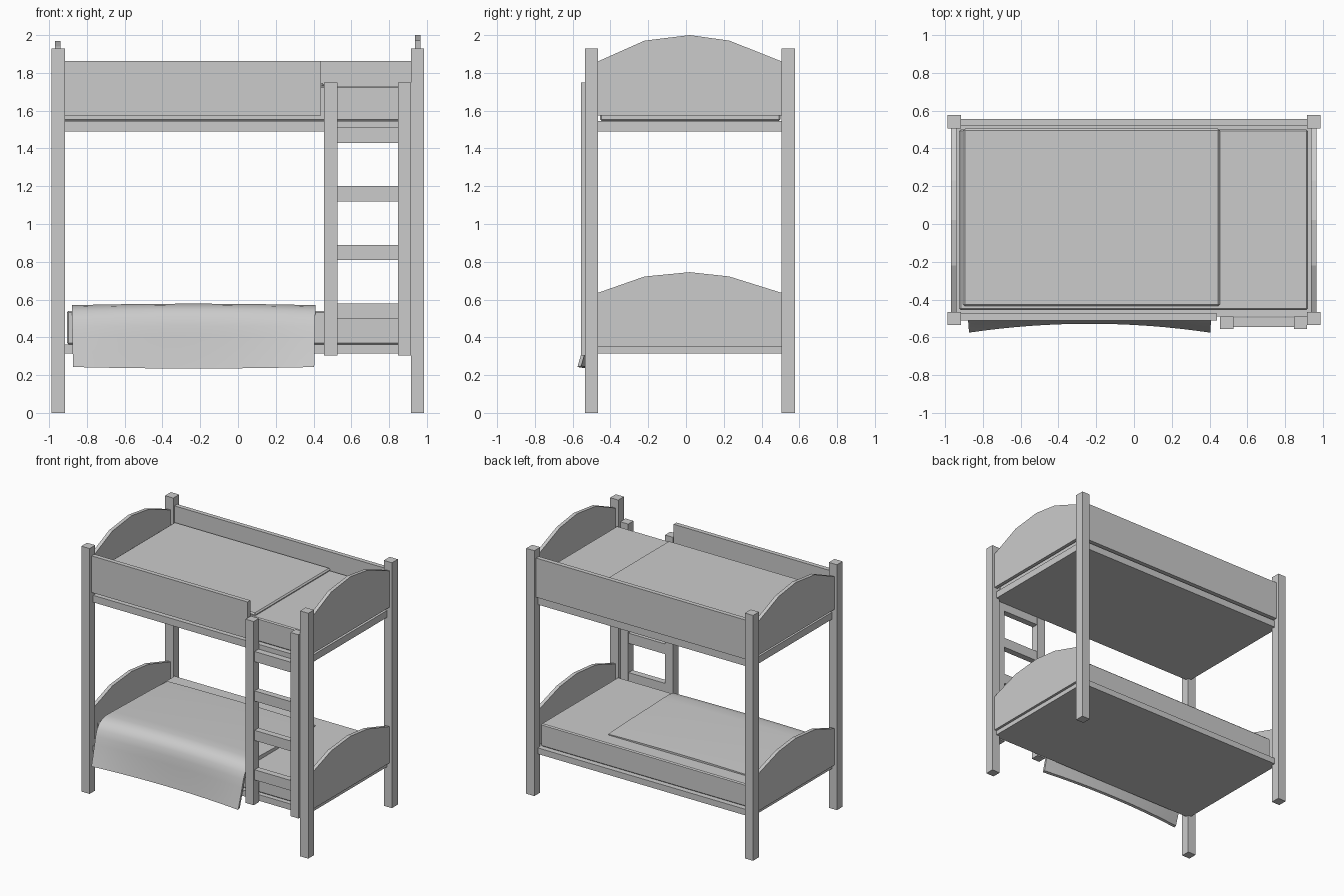
import bpy, bmesh
from math import exp

if "Cube" in bpy.data.objects:
    bpy.data.objects.remove(bpy.data.objects["Cube"])


def mesh_object(name, verts, faces):
    mesh = bpy.data.meshes.new(name)
    mesh.from_pydata(verts, [], faces)
    bm = bmesh.new()
    bm.from_mesh(mesh)
    bmesh.ops.recalc_face_normals(bm, faces=bm.faces)
    bm.to_mesh(mesh)
    bm.free()
    obj = bpy.data.objects.new(name, mesh)
    bpy.context.collection.objects.link(obj)
    return obj


def box(name, x0, x1, y0, y1, z0, z1, bevel=0):
    verts = [(x, y, z) for x in (x0, x1) for y in (y0, y1) for z in (z0, z1)]
    faces = [(0, 1, 3, 2), (4, 6, 7, 5), (0, 4, 5, 1), (2, 3, 7, 6), (0, 2, 6, 4), (1, 5, 7, 3)]
    obj = mesh_object(name, verts, faces)
    if bevel:
        mod = obj.modifiers.new("edge", 'BEVEL')
        mod.width = bevel
        mod.segments = 1
    return obj


def arched_board(name, x0, x1, z_bottom, z_side, rise):
    # Board with a faceted arched top, extruded along x
    y0, y1 = -0.468, 0.508
    prof = [(y0, z_bottom), (y1, z_bottom), (y1, z_side), (0.23, z_side + 0.79 * rise),
            (0.02, z_side + rise), (-0.22, z_side + 0.79 * rise), (y0, z_side)]
    n = len(prof)
    verts = [(x, y, z) for x in (x0, x1) for y, z in prof]
    faces = [tuple(range(n)), tuple(range(n, 2 * n))]
    faces += [(i, (i + 1) % n, n + (i + 1) % n, n + i) for i in range(n)]
    return mesh_object(name, verts, faces)


# Four corner posts
for side, x in (("left", -0.988), ("right", 0.915)):
    box("front_post_" + side, x, x + 0.071, -0.535, -0.465, 0, 1.93)
    box("back_post_" + side, x, x + 0.071, 0.505, 0.578, 0, 1.93)

# Bed bases
box("lower_base", -0.945, 0.945, -0.49, 0.535, 0.315, 0.363)
box("upper_base", -0.945, 0.945, -0.49, 0.535, 1.49, 1.545)

# Mattresses
box("lower_mattress", -0.905, 0.915, -0.46, 0.5, 0.363, 0.54, 0.008)
box("upper_mattress", -0.925, 0.92, -0.455, 0.5, 1.545, 1.73, 0.008)

# Arched end boards
arched_board("lower_left_end_board", -0.968, -0.94, 0.35, 0.635, 0.11)
arched_board("lower_right_end_board", 0.937, 0.965, 0.35, 0.635, 0.11)
arched_board("upper_left_end_board", -0.968, -0.94, 1.575, 1.83, 0.14)
arched_board("upper_right_end_board", 0.937, 0.965, 1.575, 1.86, 0.14)

# Guard rails of the upper bunk
box("front_guard", -0.93, 0.44, -0.51, -0.475, 1.575, 1.863)
box("back_guard", -0.93, 0.93, 0.52, 0.555, 1.555, 1.863)

# Ladder
box("ladder_left_rail", 0.455, 0.526, -0.556, -0.49, 0.305, 1.75)
box("ladder_right_rail", 0.846, 0.916, -0.556, -0.49, 0.305, 1.75)
for i in range(4):
    z = 0.5 + 0.31 * i
    box("ladder_rung_%d" % (i + 1), 0.52, 0.85, -0.545, -0.495, z, z + 0.08)

# Flat blanket on the upper bunk
box("upper_blanket", -0.905, 0.455, -0.435, 0.505, 1.715, 1.747, 0.01)

# Draped blanket on the lower bunk: profile in y and z, flaring toward both ends
profile = [(0.38, 0.535), (0.38, 0.555), (0.2, 0.565), (-0.1, 0.572), (-0.3, 0.578),
           (-0.38, 0.578), (-0.43, 0.568), (-0.465, 0.545), (-0.487, 0.51), (-0.499, 0.46),
           (-0.506, 0.4), (-0.515, 0.32), (-0.528, 0.235), (-0.508, 0.24), (-0.497, 0.32),
           (-0.485, 0.4), (-0.478, 0.46), (-0.462, 0.51), (-0.44, 0.535)]
cols, n = 17, len(profile)
verts = []
for i in range(cols):
    u = -1 + 2 * i / (cols - 1)
    for y, z in profile:
        drop = min(1, max(0, (0.58 - z) / 0.34)) if y < -0.4 else 0
        x = -0.235 + 0.645 * u * (1 - 0.01 * drop)
        verts.append((x, y - 0.047 * u * u * drop, z - 0.008 * u * u * (1 - 2 * drop)))
faces = [(i * n + j, i * n + (j + 1) % n, (i + 1) * n + (j + 1) % n, (i + 1) * n + j)
         for i in range(cols - 1) for j in range(n)]
faces += [tuple(range(n)), tuple(range((cols - 1) * n, cols * n))]
blanket = mesh_object("lower_blanket", verts, faces)
bpy.context.view_layer.objects.active = blanket
blanket.select_set(True)
bpy.ops.object.shade_smooth_by_angle(angle=0.7)
